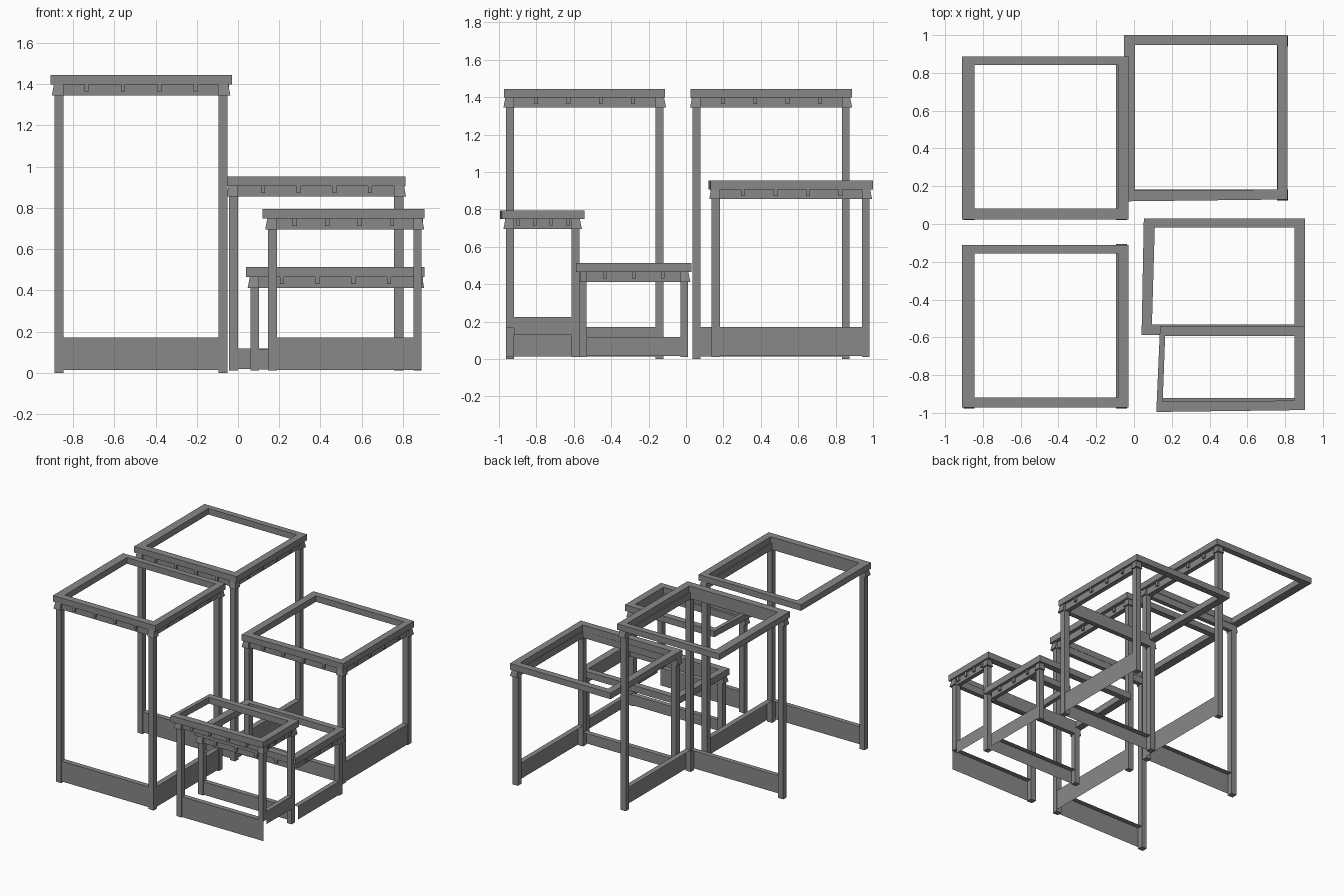
import bpy, bmesh

if "Cube" in bpy.data.objects:
    bpy.data.objects.remove(bpy.data.objects["Cube"])

grey = bpy.data.materials.new("mid grey")
grey.diffuse_color = (0.25, 0.25, 0.25, 1)
grey.use_nodes = True
grey.node_tree.nodes["Principled BSDF"].inputs["Base Color"].default_value = grey.diffuse_color


def finish(name, bm):
    me = bpy.data.meshes.new(name)
    bm.to_mesh(me)
    bm.free()
    me.materials.append(grey)
    ob = bpy.data.objects.new(name, me)
    bpy.context.collection.objects.link(ob)


def rect(x0, x1, y0, y1):
    return [(x0, y0), (x1, y0), (x1, y1), (x0, y1)]


def prism(bm, low, high, z0, z1):
    """Solid between two outlines of equal point count."""
    a = [bm.verts.new((x, y, z0)) for x, y in low]
    b = [bm.verts.new((x, y, z1)) for x, y in high]
    n = len(a)
    bm.faces.new(a[::-1])
    bm.faces.new(b)
    for i in range(n):
        j = (i + 1) % n
        bm.faces.new((a[i], a[j], b[j], b[i]))


def box(bm, x0, x1, y0, y1, z0, z1):
    r = rect(x0, x1, y0, y1)
    prism(bm, r, r, z0, z1)


def sheet(bm, points):
    """Open folded sheet: pairs of points joined into quads."""
    v = [bm.verts.new(p) for p in points]
    for i in range(0, len(v) - 2, 2):
        bm.faces.new((v[i], v[i + 1], v[i + 3], v[i + 2]))


def stand(name, outer, inner, legx, legy, top, beam, front, side, foot,
          corner_foot, dentils_side=4, shared_leg=False):
    xa, xb, xc, xd = legx       # left leg and right leg extents
    ya, yb, yc, yd = legy       # front leg and back leg extents
    zb = top - beam             # underside of the top frame
    za = zb - 0.052             # underside of apron and capitals

    # mitred top frame
    bm = bmesh.new()
    for i in range(4):
        j = (i + 1) % 4
        q = [outer[i], outer[j], inner[j], inner[i]]
        prism(bm, q, q, zb, top)
    bmesh.ops.remove_doubles(bm, verts=bm.verts, dist=1e-5)
    shared = [f for f in bm.faces if all(len(e.link_faces) > 2 for e in f.edges)]
    bmesh.ops.delete(bm, geom=shared, context='FACES')
    finish(name + " top frame", bm)

    # three legs with flared capitals, back left corner stays open
    legs, caps = bmesh.new(), bmesh.new()
    corners = [(xa, xb, ya, yb, -1, -1, foot),
               (xc, xd, ya, yb, 1, -1, corner_foot),
               (xc, xd, yc, yd, 1, 1, foot)]
    for k, (x0, x1, y0, y1, sx, sy, f) in enumerate(corners):
        if k == 1 and shared_leg:
            continue
        box(legs, x0, x1, y0, y1, f, zb)
        d = 0.013
        low = rect(x0 - d * (sx < 0), x1 + d * (sx > 0),
                   y0 - d * (sy < 0), y1 + d * (sy > 0))
        e = 0.003
        high = rect(x0 - e * (sx < 0), x1 + e * (sx > 0),
                    y0 - e * (sy < 0), y1 + e * (sy > 0))
        prism(caps, low, high, za, zb)
    finish(name + " legs", legs)
    finish(name + " capitals", caps)

    # aprons below the frame, front and right
    bm = bmesh.new()
    box(bm, xb, xc, ya + 0.008, yb, za, zb)
    box(bm, xc, xd - 0.008, yb, yc, za, zb)
    finish(name + " aprons", bm)

    # small blocks hung on the aprons
    bm = bmesh.new()
    w, h = 0.01, 0.034
    ox0, ox1 = outer[0][0], outer[1][0]
    oy0, oy1 = outer[1][1], outer[2][1]
    for i in range(1, 5):
        x = ox0 + (ox1 - ox0) * i / 5
        box(bm, x - w, x + w, ya - 0.006, ya + 0.008, zb - h, zb)
    for i in range(1, dentils_side + 1):
        y = oy0 + (oy1 - oy0) * i / (dentils_side + 1)
        box(bm, xd - 0.008, xd + 0.006, y - w, y + w, zb - h, zb)
    finish(name + " blocks", bm)

    # low skirts: outer face and a top ledge
    bm = bmesh.new()
    z0, z1 = front
    x1 = xd if corner_foot > 0.1 else xc
    y = ya + 0.003
    sheet(bm, [(xb, y, z0), (x1, y, z0), (xb, y, z1), (x1, y, z1),
               (xb, yb, z1), (x1, yb, z1)])
    z0, z1 = side
    x = xd - 0.003
    sheet(bm, [(x, yb, z0), (x, yc, z0), (x, yb, z1), (x, yc, z1),
               (xc, yb, z1), (xc, yc, z1)])
    finish(name + " skirts", bm)


tall_x = (-0.89, -0.845, -0.095, -0.05)
stand("front left tall", rect(-0.91, -0.03, -0.972, -0.112),
      rect(-0.845, -0.085, -0.918, -0.157), tall_x,
      (-0.963, -0.92, -0.162, -0.12), 1.444, 0.047,
      (0.013, 0.17), (0.013, 0.17), 0.0, 0.0)
stand("back left tall", rect(-0.91, -0.03, 0.025, 0.888),
      rect(-0.845, -0.085, 0.082, 0.842), tall_x,
      (0.035, 0.078, 0.835, 0.875), 1.444, 0.047,
      (0.013, 0.17), (0.013, 0.17), 0.0, 0.0)
stand("back right medium",
      [(-0.052, 0.12), (0.813, 0.13), (0.813, 1.0), (-0.052, 1.0)],
      [(0.005, 0.178), (0.76, 0.182), (0.76, 0.948), (0.005, 0.948)],
      (-0.043, 0.0, 0.757, 0.802), (0.137, 0.182, 0.94, 0.982),
      0.953, 0.047, (0.018, 0.118), (0.015, 0.17), 0.01, 0.01)
stand("middle right low",
      [(0.04, -0.588), (0.905, -0.588), (0.905, 0.03), (0.052, 0.03)],
      [(0.095, -0.533), (0.85, -0.533), (0.85, -0.018), (0.11, -0.018)],
      (0.06, 0.103, 0.85, 0.89), (-0.575, -0.533, -0.03, 0.01),
      0.514, 0.05, (0.015, 0.115), (0.015, 0.118), 0.01, 0.01,
      dentils_side=3, shared_leg=True)
stand("front right small",
      [(0.118, -0.995), (0.905, -0.985), (0.905, -0.543), (0.138, -0.543)],
      [(0.152, -0.94), (0.85, -0.935), (0.85, -0.593), (0.165, -0.593)],
      (0.145, 0.19, 0.85, 0.89), (-0.963, -0.92, -0.612, -0.57),
      0.795, 0.048, (0.013, 0.17), (0.128, 0.225), 0.01, 0.165)
